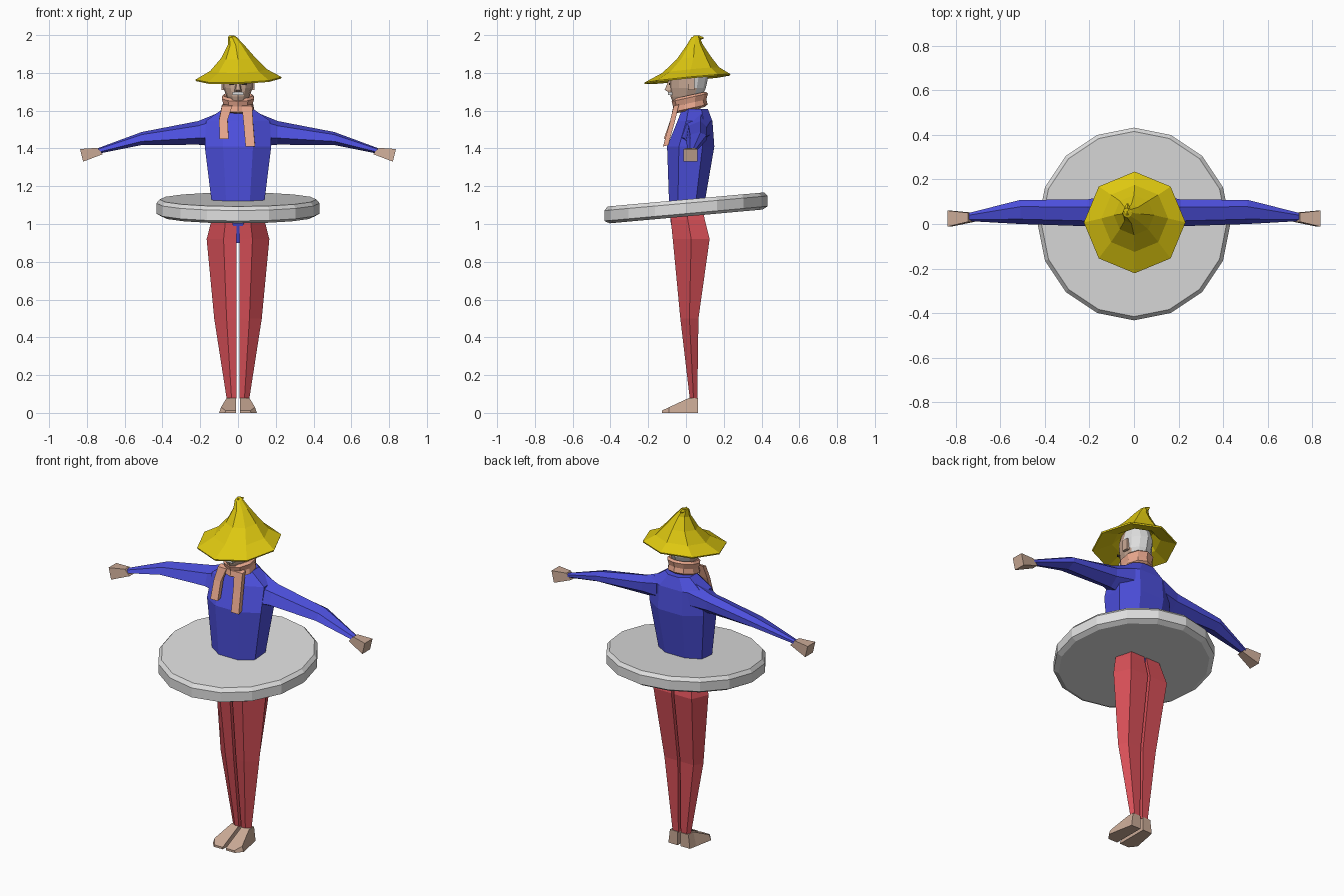
import bpy, bmesh, math
from mathutils import Vector

if "Cube" in bpy.data.objects:
    bpy.data.objects.remove(bpy.data.objects["Cube"])


def material(name, rgb):
    m = bpy.data.materials.new(name)
    lin = [(c / 255 / 12.92 if c < 11 else ((c / 255 + 0.055) / 1.055) ** 2.4) for c in rgb]
    m.diffuse_color = (*lin, 1)
    m.use_nodes = True
    m.node_tree.nodes["Principled BSDF"].inputs["Base Color"].default_value = m.diffuse_color
    return m


yellow = material("straw yellow", (222, 200, 16))
blue = material("shirt blue", (76, 79, 220))
red = material("trouser red", (216, 80, 88))
grey = material("light grey", (222, 222, 222))
skin = material("skin", (202, 170, 150))
peach = material("scarf peach", (230, 166, 140))
dark = material("eye dark", (60, 52, 48))


def loft(name, rings, mats, closed=False, rule=None):
    """Skin a list of equal-length point rings; cap the ends unless closed into a loop."""
    bm = bmesh.new()
    vs = [[bm.verts.new(p) for p in r] for r in rings]
    n = len(rings[0])
    for a, b in zip(vs, vs[1:] + ([vs[0]] if closed else [])):
        for i in range(n):
            bm.faces.new((a[i], a[(i + 1) % n], b[(i + 1) % n], b[i]))
    if not closed:
        bm.faces.new(vs[0])
        bm.faces.new(vs[-1])
    bmesh.ops.recalc_face_normals(bm, faces=bm.faces)
    if rule:
        for f in bm.faces:
            f.material_index = rule(f.calc_center_median())
    me = bpy.data.meshes.new(name)
    bm.to_mesh(me)
    bm.free()
    for m in mats:
        me.materials.append(m)
    ob = bpy.data.objects.new(name, me)
    bpy.context.collection.objects.link(ob)
    return ob


def circle(n, r, cx=0, cy=0, ry=None):
    return [(cx + r * math.sin(2 * math.pi * i / n), cy + (ry or r) * math.cos(2 * math.pi * i / n))
            for i in range(n)]


def block(name, mat, x0, x1, y0, y1, z0, z1):
    return loft(name, [[(x0, y0, z), (x1, y0, z), (x1, y1, z), (x0, y1, z)] for z in (z0, z1)], [mat])


# Tilted sixteen-sided ring at the waist
def disc_ring(r, h):
    return [(x, y, 1.085 + 0.09 * y + h) for x, y in circle(16, r)]


loft("waist_disc", [disc_ring(0.405, -0.045), disc_ring(0.432, -0.03),
                    disc_ring(0.432, 0.025), disc_ring(0.415, 0.045)], [grey])


# Shirt body, from the crotch up to the collar: z, half width, front y, back y
def body_ring(z, w, f, b):
    m, d = (f + b) / 2, (b - f) / 2
    return [(-w * 0.45, f, z), (w * 0.45, f, z), (w, m - d * 0.5, z), (w, m + d * 0.5, z),
            (w * 0.45, b, z), (-w * 0.45, b, z), (-w, m + d * 0.5, z), (-w, m - d * 0.5, z)]


loft("shirt", [body_ring(*r) for r in [
    (0.90, 0.018, -0.05, 0.02), (1.0, 0.06, -0.08, 0.08), (1.12, 0.14, -0.09, 0.10),
    (1.41, 0.176, -0.10, 0.15), (1.545, 0.17, -0.045, 0.14), (1.61, 0.08, -0.02, 0.115)]], [blue])

for side, s in (("left", 1), ("right", -1)):
    # Sleeve: x, top z, bottom z, front y, back y
    loft(side + "_sleeve", [[(s * x, f + (b - f) * u, lo + (hi - lo) * v) for u, v in
                             ((0.72, 1), (0.2, 0.8), (0, 0.28), (0.55, 0), (1, 0.35), (1, 0.75))]
                            for x, hi, lo, f, b in [
        (0.10, 1.59, 1.41, -0.05, 0.13), (0.21, 1.545, 1.42, -0.01, 0.11),
        (0.51, 1.487, 1.418, 0.0, 0.108), (0.74, 1.402, 1.372, 0.013, 0.05)]], [blue])
    # Hand
    loft(side + "_hand", [[(s * x0, f, lo), (s * x0, b, lo), (s * x1, b, hi), (s * x1, f, hi)]
                          for x0, x1, hi, lo, f, b in [
        (0.715, 0.745, 1.403, 1.37, 0.01, 0.05), (0.82, 0.836, 1.397, 1.33, -0.012, 0.06)]], [skin])
    # Trouser leg: z, outer x, front y, back y
    loft(side + "_trouser", [[(s * 0.008, f, z), (s * (0.01 + o * 0.4), f, z),
                              (s * o, f + (b - f) * 0.5, z), (s * o * 0.75, b, z), (s * 0.008, b, z)]
                             for z, o, f, b in [
        (1.07, 0.12, -0.085, 0.09), (1.02, 0.14, -0.08, 0.10), (0.92, 0.166, -0.07, 0.125),
        (0.50, 0.126, -0.03, 0.066), (0.075, 0.06, 0.02, 0.06)]], [red])
    # Foot wedge, lofted from heel to toe
    loft(side + "_foot", [[(s * 0.01, y, 0), (s * ob, y, 0), (s * ot, y, h), (s * 0.01, y, h)]
                          for y, ob, ot, h in [
        (0.064, 0.07, 0.06, 0.08), (0.018, 0.08, 0.06, 0.08), (-0.09, 0.10, 0.09, 0.03),
        (-0.128, 0.07, 0.065, 0.012)]], [skin])
    # Ear and eye
    block(side + "_ear", skin, s * 0.07, s * 0.088, 0.01, 0.045, 1.71, 1.775)
    block(side + "_eye", dark, s * 0.018, s * 0.045, -0.089, -0.084, 1.735, 1.747)

# Head: skin in front, pale hair at the back; z, half width, front y, back y
loft("head", [[(x, y + (f + b) / 2, z) for x, y in circle(12, w, ry=(b - f) / 2)] for z, w, f, b in [
    (1.58, 0.05, -0.02, 0.08), (1.645, 0.045, -0.07, 0.075), (1.675, 0.06, -0.082, 0.085),
    (1.72, 0.078, -0.086, 0.105), (1.78, 0.085, -0.088, 0.118), (1.84, 0.07, -0.065, 0.10)]],
    [skin, grey], rule=lambda c: int(c.y > 0.035 and c.z > 1.67))

# Nose and moustache
loft("nose", [[(-w, -0.08, z), (w, -0.08, z), (w * 0.6, y, z), (-w * 0.6, y, z)]
              for z, w, y in [(1.70, 0.018, -0.095), (1.71, 0.018, -0.113), (1.765, 0.01, -0.09)]], [skin])
block("moustache", grey, -0.03, 0.03, -0.094, -0.07, 1.683, 1.699)

# Scarf collar, tilted up toward the back
loft("scarf_collar", [[(x, 0.02 + y, 1.64 + 0.22 * y + h) for x, y in circle(10, r, ry=r * 1.07)]
                      for r, h in [(0.074, -0.038), (0.088, -0.028), (0.082, 0.0),
                                   (0.09, 0.03), (0.078, 0.042), (0.06, 0.035), (0.06, -0.03)]],
     [peach], closed=True)


# Scarf tails: z, left x, right x, front y
def tail(name, path):
    loft(name, [[(a, y, z), (b, y, z), (b, y + 0.028, z + 0.008), (a, y + 0.028, z + 0.008)]
                for z, a, b, y in path], [peach])


tail("scarf_tail_short", [(1.625, -0.085, -0.03, -0.065), (1.55, -0.10, -0.055, -0.083),
                          (1.45, -0.098, -0.05, -0.118)])
tail("scarf_tail_long", [(1.625, 0.02, 0.075, -0.065), (1.53, 0.03, 0.08, -0.088),
                         (1.41, 0.04, 0.09, -0.122)])


# Floppy straw hat: tilted octagonal rings, hollow underneath; z, radius, centre x, centre y
def hat_ring(z, r, cx, cy, tilt=0.1, lean=0.03):
    return [(x, y, z + tilt * (y - cy) + lean * (x - cx)) for x, y in circle(8, r, cx, cy)]


loft("hat", [hat_ring(*r) for r in [
    (1.835, 0.08, 0, 0.03), (1.79, 0.13, 0, 0.02), (1.763, 0.225, 0.003, 0.007),
    (1.771, 0.228, 0.003, 0.007), (1.815, 0.15, 0.003, 0.025), (1.88, 0.09, 0.0, 0.04),
    (1.95, 0.042, -0.012, 0.045), (1.99, 0.022, -0.03, 0.05), (1.998, 0.012, -0.035, 0.06)]], [yellow])

# Bent hat tip
loft("hat_tip", [[(-0.03 + dx * w, y, 1.985 + dz * w) for dx, dz in ((-1, 0), (0, -1), (1, 0), (0, 1))]
                 for y, w in [(0.04, 0.014), (0.07, 0.013), (0.092, 0.004)]], [yellow])
